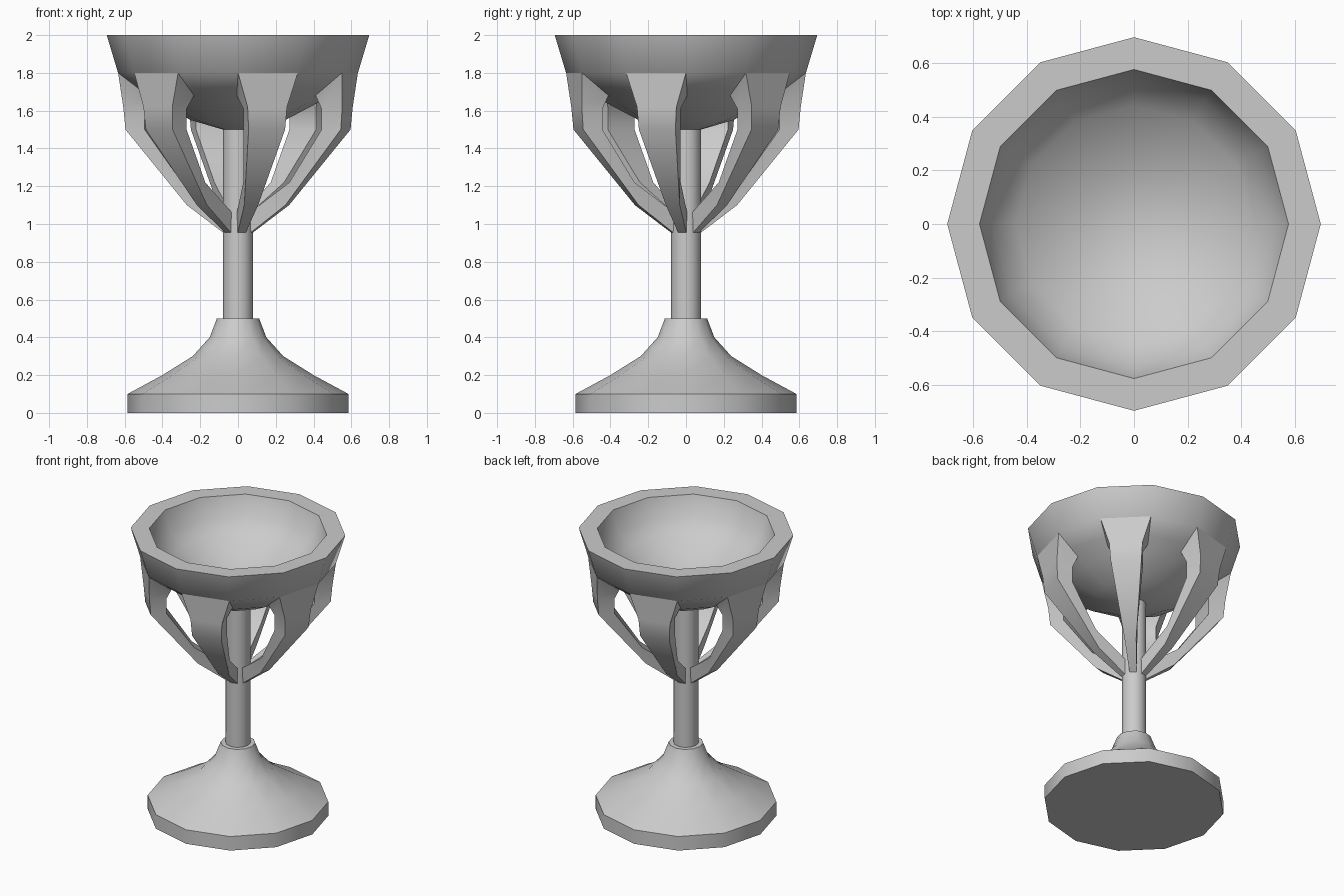
import bpy, bmesh
from math import sin, cos, pi, radians

if "Cube" in bpy.data.objects:
    bpy.data.objects.remove(bpy.data.objects["Cube"])

SIDES = 12


def finish(name, bm, angle):
    bmesh.ops.remove_doubles(bm, verts=bm.verts[:], dist=1e-5)
    bmesh.ops.recalc_face_normals(bm, faces=bm.faces[:])
    mesh = bpy.data.meshes.new(name)
    bm.to_mesh(mesh)
    bm.free()
    ob = bpy.data.objects.new(name, mesh)
    bpy.context.collection.objects.link(ob)
    bpy.ops.object.select_all(action='DESELECT')
    ob.select_set(True)
    bpy.context.view_layer.objects.active = ob
    bpy.ops.object.shade_smooth_by_angle(angle=radians(angle))
    return ob


def lathe(name, profile, angle=42):
    """Revolve (radius, z) points into a closed solid."""
    bm = bmesh.new()
    verts = [bm.verts.new((r, 0, z)) for r, z in profile]
    edges = [bm.edges.new(p) for p in zip(verts, verts[1:])]
    bmesh.ops.spin(bm, geom=verts + edges, cent=(0, 0, 0), axis=(0, 0, 1),
                   angle=2 * pi, steps=SIDES, use_merge=True)
    return finish(name, bm, angle)


# Foot, stem and hollow bowl
lathe("base", [(0, 0), (0.585, 0), (0.585, 0.1), (0.4, 0.2), (0.24, 0.3),
               (0.15, 0.4), (0.112, 0.5), (0, 0.5)])
lathe("stem", [(0, 0.48), (0.08, 0.48), (0.08, 1.52), (0, 1.52)])
lathe("bowl", [(0, 1.5), (0.08, 1.5), (0.25, 1.55), (0.42, 1.64), (0.53, 1.72),
               (0.635, 1.8), (0.695, 2), (0.575, 2), (0.53, 1.86),
               (0.44, 1.78), (0.33, 1.71), (0.2, 1.65), (0, 1.61)])

# Rib sections: (distance from axis, half width, z)
OUTER = [(0.613, 0.164, 1.8), (0.6, 0.108, 1.62), (0.59, 0.1, 1.5),
         (0.27, 0.038, 1.1), (0.07, 0.022, 0.95)]
INNER = [(0.46, 0.13, 1.68), (0.485, 0.1, 1.61), (0.485, 0.1, 1.5),
         (0.295, 0.05, 1.22), (0.07, 0.025, 1.06)]


def rib(name, az):
    bm = bmesh.new()

    def point(d, w, z):
        return bm.verts.new((d * cos(az) - w * sin(az),
                             d * sin(az) + w * cos(az), z))

    rings = [[point(*o), point(o[0], -o[1], o[2]),
              point(i[0], -i[1], i[2]), point(*i)]
             for o, i in zip(OUTER, INNER)]
    for a, b in zip(rings, rings[1:]):
        for k in range(4):
            n = (k + 1) % 4
            bm.faces.new((a[k], a[n], b[n], b[k]))
    bm.faces.new(rings[0])
    bm.faces.new(rings[-1])
    finish(name, bm, 40)


# Six ribs on alternate sides of the bowl
for n in range(6):
    rib(f"rib_{n + 1}", radians(-75 + 60 * n))
